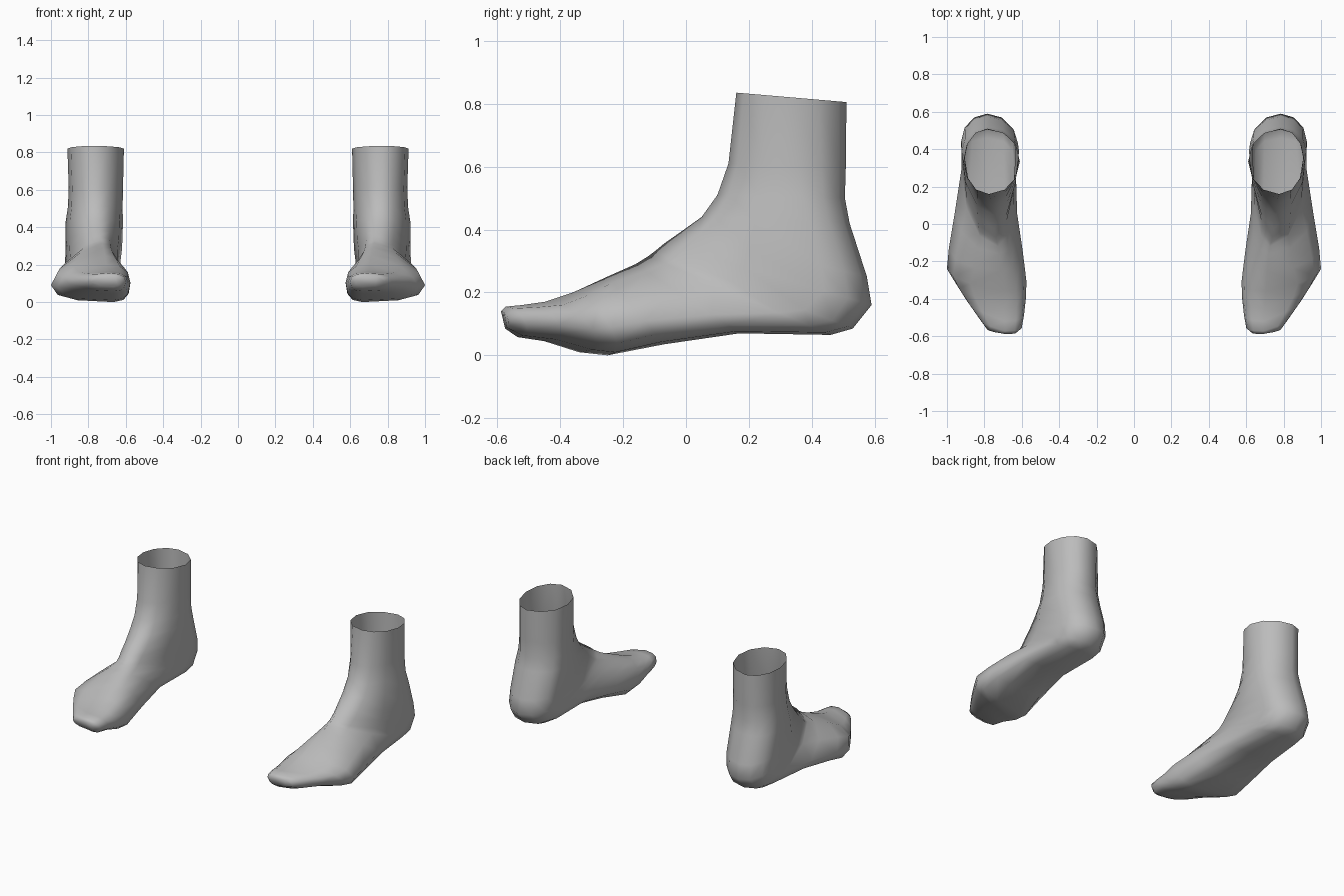
import bpy, bmesh, math

if "Cube" in bpy.data.objects:
    bpy.data.objects.remove(bpy.data.objects["Cube"])

skin = bpy.data.materials.new("plain_grey")
skin.diffuse_color = (0.5, 0.5, 0.5, 1)
skin.use_nodes = True
skin.node_tree.nodes["Principled BSDF"].inputs["Base Color"].default_value = skin.diffuse_color

# Cross-sections from ankle opening, round the heel, to the toes:
# front y, z, back y, z, inner x, outer x
SECTIONS = [
    (.16, .835, .51, .805, .61, .912),
    (.135, .61, .508, .60, .615, .905),
    (.10, .51, .505, .50, .617, .91),
    (.05, .44, .52, .42, .615, .922),
    (-.02, .39, .575, .25, .62, .922),
    (-.07, .355, .59, .16, .63, .925),
    (-.10, .33, .53, .085, .632, .922),
    (-.12, .315, .46, .065, .632, .922),
    (-.16, .29, .17, .07, .625, .955),
    (-.25, .25, -.07, .035, .595, .99),
    (-.36, .20, -.25, 0, .575, 1),
    (-.45, .17, -.34, .01, .578, .965),
    (-.52, .16, -.45, .045, .588, .90),
    (-.573, .155, -.535, .058, .60, .825),
    (-.588, .14, -.575, .085, .63, .785),
]
SIDES = 12


def section_points(k):
    """One loop: front, down the outer side, back, up the inner side."""
    fy, fz, by, bz, inner, outer = SECTIONS[k]
    # Ridge drifts towards the big toe; the sole shifts inward at the ball
    front_x = max(.69, .775 - .007 * k)
    back_x = .785 if k < 9 else (.74 if k == 9 else .665)
    # Widest point moves back over the heel, and sits low on the outer edge
    widest = .5 + .27 * math.sin(math.pi * k / 10) if k < 10 else .48
    # Boxier toes and sole, little toes set back
    front_round = 1.0 if k < 10 else .8
    back_round = 1.0 if k < 6 else .8
    shear = .4 * math.sin(math.pi * (k - 9) / 6) if k > 9 else 0
    pts = []
    for i in range(SIDES):
        a = i * 2 * math.pi / SIDES
        c, s = math.cos(a), abs(math.sin(a))
        on_outer = i <= SIDES // 2
        edge = outer if on_outer else inner
        tw = widest + (.07 if on_outer and k > 7 else 0)
        power, mid = (front_round, front_x) if c > 0 else (back_round, back_x)
        reach = max(abs(c), 1e-9) ** power
        t = tw * (1 - reach) if c > 0 else tw + (1 - tw) * reach
        x = mid + (edge - mid) * max(s, 1e-9) ** power
        y = fy + (by - fy) * t + shear * max(0, x - .70)
        pts.append((x, y, fz + (bz - fz) * t))
    return pts


def build_foot(name, side):
    bm = bmesh.new()
    rings = [[bm.verts.new((side * x, y, z)) for x, y, z in section_points(k)]
             for k in range(len(SECTIONS))]
    for a, b in zip(rings, rings[1:]):
        for i in range(SIDES):
            j = (i + 1) % SIDES
            bm.faces.new((a[i], a[j], b[j], b[i]))
    # Closed toe tip; the ankle stays open
    bm.faces.new(rings[-1])
    bmesh.ops.recalc_face_normals(bm, faces=bm.faces)
    # Make sure the toe tip faces forward
    bm.faces.ensure_lookup_table()
    bm.normal_update()
    if bm.faces[-1].normal.y > 0:
        bmesh.ops.reverse_faces(bm, faces=bm.faces)
    mesh = bpy.data.meshes.new(name)
    bm.to_mesh(mesh)
    bm.free()
    mesh.materials.append(skin)
    mesh.shade_smooth()
    bpy.context.collection.objects.link(bpy.data.objects.new(name, mesh))


# Mirrored pair
build_foot("right_foot", 1)
build_foot("left_foot", -1)
